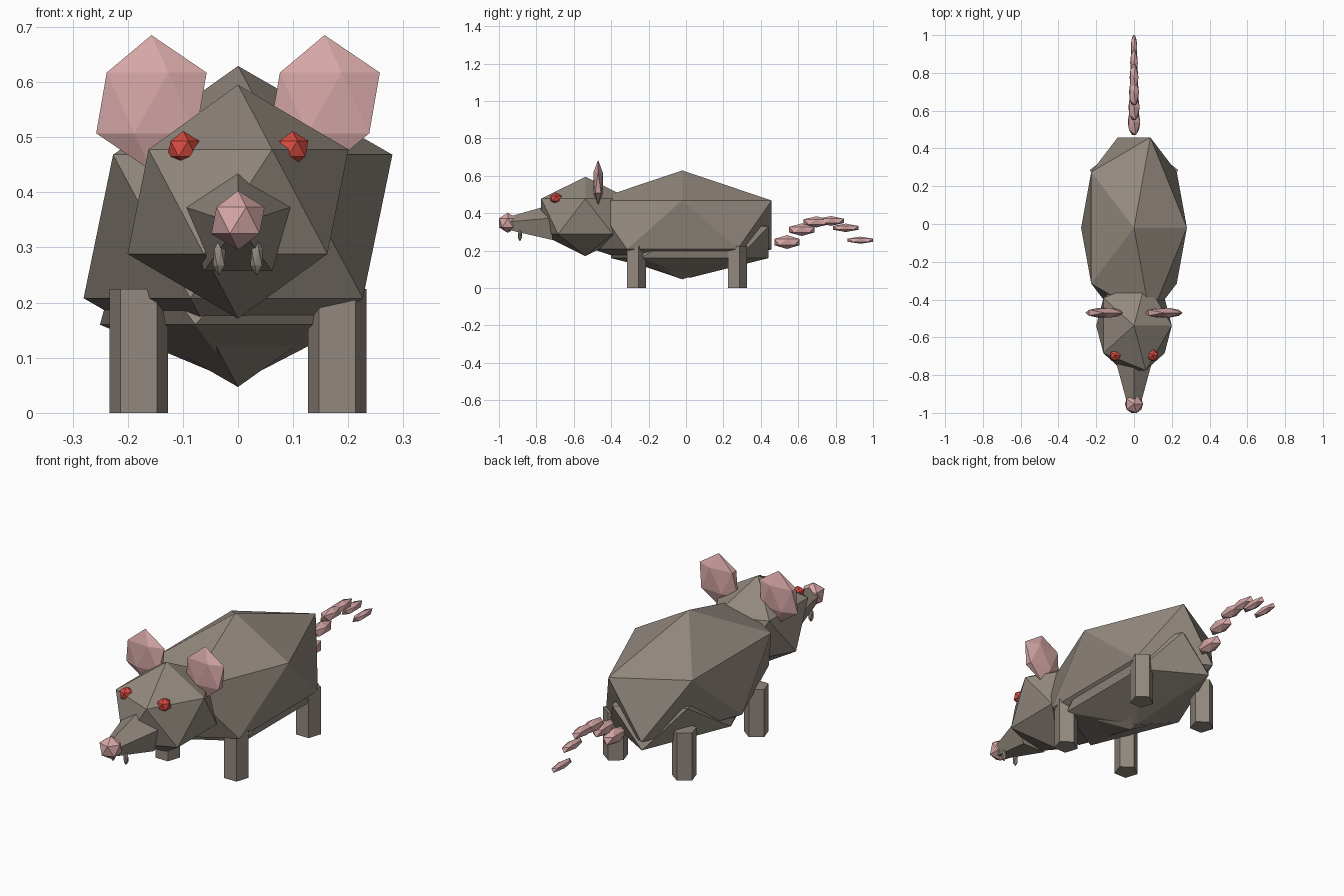
import bpy
import math

cube = bpy.data.objects.get("Cube")
if cube:
    bpy.data.objects.remove(cube, do_unlink=True)


def material(name, colour):
    mat = bpy.data.materials.new(name)
    mat.use_nodes = True
    mat.diffuse_color = (*colour, 1)
    mat.node_tree.nodes["Principled BSDF"].inputs["Base Color"].default_value = (*colour, 1)
    return mat


fur = material("grey_brown_fur", (0.29, 0.25, 0.21))
pink = material("pink_skin", (0.68, 0.39, 0.39))
red = material("red_eye", (0.68, 0.07, 0.05))


def finish(name, mat):
    obj = bpy.context.object
    obj.name = name
    obj.data.materials.append(mat)
    return obj


def faceted(name, mat, centre, scale):
    """Twenty-sided lump stretched to the given half sizes."""
    bpy.ops.mesh.primitive_ico_sphere_add(subdivisions=1, radius=1, location=centre)
    obj = finish(name, mat)
    obj.scale = scale
    return obj


def five_sided(name, mat, centre, base, tip, length, tilt=0):
    bpy.ops.mesh.primitive_cone_add(vertices=5, radius1=base, radius2=tip, depth=length,
                                    location=centre, rotation=(tilt, 0, 0))
    return finish(name, mat)


# Body and belly
faceted("body", fur, (0, -0.02, 0.338), (0.313, 0.562, 0.291))
faceted("belly", fur, (0, 0.02, 0.245), (0.28, 0.495, 0.19))

# Head, snout and nose
faceted("head", fur, (0, -0.538, 0.383), (0.224, 0.278, 0.212))
five_sided("snout", fur, (0, -0.8375, 0.342), 0.105, 0.035, 0.245, math.pi / 2)
faceted("nose", pink, (0, -0.953, 0.349), (0.054, 0.055, 0.054))

# Paired parts
for side, s in (("left", 1), ("right", -1)):
    faceted(side + "_ear", pink, (0.157 * s, -0.47, 0.562), (0.112, 0.03, 0.123))
    faceted(side + "_eye", red, (0.099 * s, -0.695, 0.479), (0.032, 0.035, 0.032))
    faceted(side + "_tooth", fur, (0.034 * s, -0.888, 0.282), (0.013, 0.012, 0.033))
    for end, y in (("front", -0.27), ("back", 0.27)):
        five_sided(f"{side}_{end}_leg", fur, (0.18 * s, y, 0.1125), 0.056, 0.056, 0.225)

# Arched tail of separate tapering segments
for i, z in enumerate((0.246, 0.312, 0.354, 0.359, 0.322, 0.256)):
    r = 0.037 - 0.0036 * i
    faceted(f"tail_segment_{i + 1}", pink, (0, 0.54 + 0.0785 * i, z), (r, 0.08, r))
